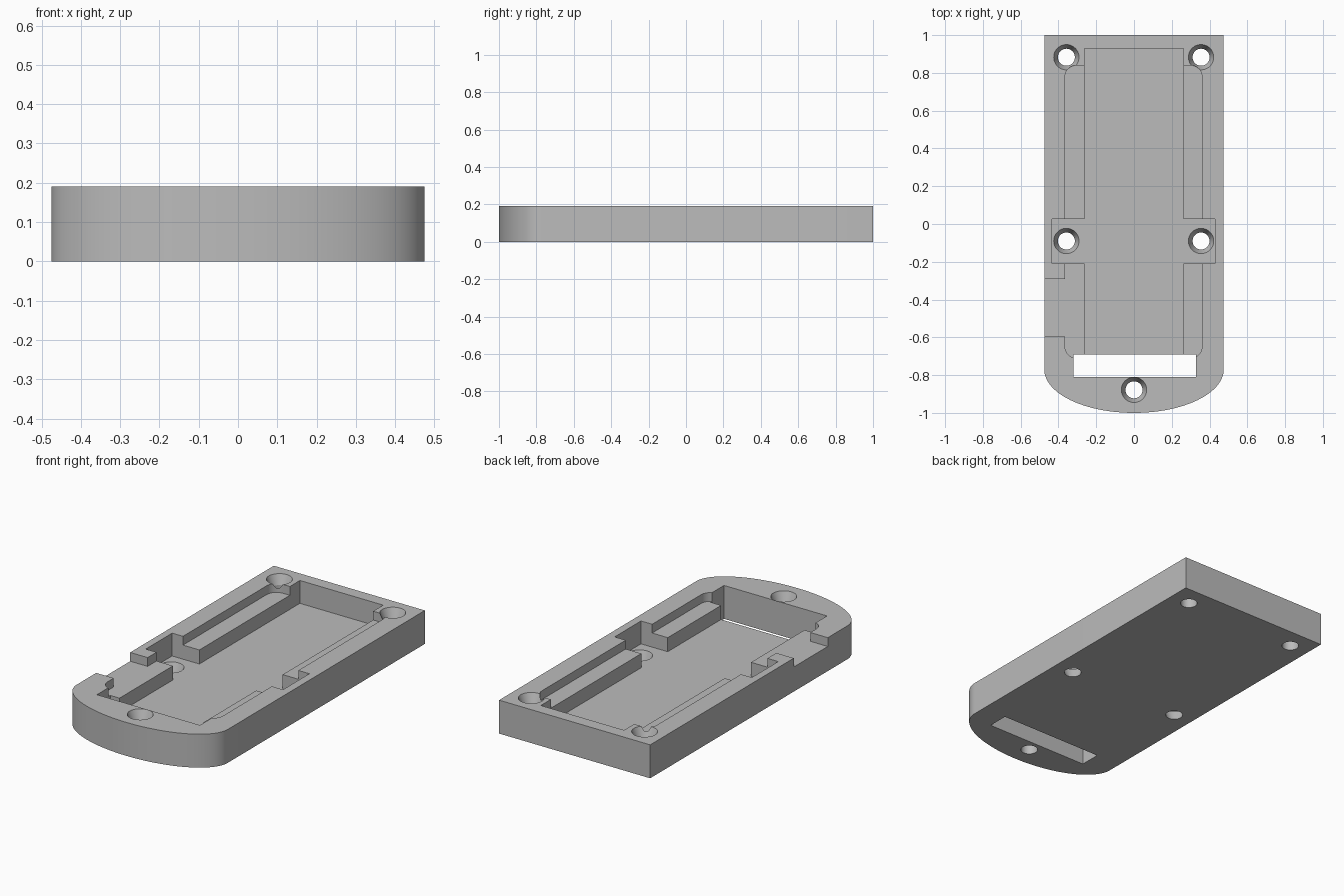
import bpy
import bmesh
import math

if "Cube" in bpy.data.objects:
    bpy.data.objects.remove(bpy.data.objects["Cube"], do_unlink=True)

HEIGHT, SHELF_Z, FLOOR_Z = 0.19, 0.14, 0.06
ABOVE, BELOW = 0.3, -0.1

grey = bpy.data.materials.new("plain_grey")
grey.use_nodes = True
grey.diffuse_color = (0.5, 0.5, 0.5, 1)
grey.node_tree.nodes["Principled BSDF"].inputs["Base Color"].default_value = (0.5, 0.5, 0.5, 1)


def arc(cx, cy, rx, ry, start, end, steps):
    """Points along an elliptical arc, angles in degrees."""
    angles = [math.radians(start + (end - start) * i / steps) for i in range(steps + 1)]
    return [(cx + rx * math.cos(a), cy + ry * math.sin(a)) for a in angles]


def finish(name, bm):
    bmesh.ops.recalc_face_normals(bm, faces=bm.faces)
    mesh = bpy.data.meshes.new(name)
    bm.to_mesh(mesh)
    bm.free()
    mesh.materials.append(grey)
    obj = bpy.data.objects.new(name, mesh)
    bpy.context.collection.objects.link(obj)
    return obj


def prism(name, outline, low, high):
    """Extrude a closed outline between two heights."""
    bm = bmesh.new()
    face = bm.faces.new([bm.verts.new((x, y, low)) for x, y in outline])
    extruded = bmesh.ops.extrude_face_region(bm, geom=[face])["geom"]
    bmesh.ops.translate(bm, vec=(0, 0, high - low),
                        verts=[v for v in extruded if isinstance(v, bmesh.types.BMVert)])
    return finish(name, bm)


def screw_cutter(x, y, top):
    """Through hole with a conical countersink ending at the given height."""
    profile = [(0.045, BELOW), (0.045, top - 0.055), (0.067, top), (0.067, ABOVE)]
    count = 48
    bm = bmesh.new()
    rings = [[bm.verts.new((px, py, z)) for px, py in arc(x, y, r, r, 0, 360, count)[:-1]]
             for r, z in profile]
    for low, high in zip(rings, rings[1:]):
        for i in range(count):
            j = (i + 1) % count
            bm.faces.new((low[i], low[j], high[j], high[i]))
    bm.faces.new(rings[0])
    bm.faces.new(rings[-1])
    return finish("screw_cutter", bm)


def carve(body, cutter):
    mod = body.modifiers.new("carve", 'BOOLEAN')
    mod.operation = 'DIFFERENCE'
    mod.solver = 'EXACT'
    mod.object = cutter
    bpy.context.view_layer.objects.active = body
    bpy.ops.object.modifier_apply(modifier=mod.name)
    bpy.data.objects.remove(cutter, do_unlink=True)


# Slab with a square back and an elliptical front
body = prism("tray_body",
             [(0.475, 1), (-0.475, 1)] + arc(0, -0.77, 0.475, 0.23, 180, 360, 64),
             0, HEIGHT)

# Shallow shelf with rounded corners and a side notch
r = 0.06
left, right, back, front = -0.365, 0.36, 0.84, -0.71
shelf = (arc(right - r, back - r, r, r, 0, 90, 8)
         + arc(left + r, back - r, r, r, 90, 180, 8)
         + [(left, -0.29), (-0.6, -0.29), (-0.6, -0.595), (left, -0.595)]
         + arc(left + r, front + r, r, r, 180, 270, 8)
         + arc(right - r, front + r, r, r, 270, 360, 8))
carve(body, prism("shelf_cutter", shelf, SHELF_Z, ABOVE))

# Deep channel with a pocket on each side
channel = [(0.262, 0.93), (-0.262, 0.93), (-0.262, 0.027), (-0.433, 0.027),
           (-0.433, -0.21), (-0.262, -0.21), (-0.262, -0.72), (0.262, -0.72),
           (0.262, -0.21), (0.43, -0.21), (0.43, 0.027), (0.262, 0.027)]
carve(body, prism("channel_cutter", channel, FLOOR_Z, ABOVE))

# Slot through the floor at the front
slot = [(-0.32, -0.81), (0.328, -0.81), (0.328, -0.69), (-0.32, -0.69)]
carve(body, prism("slot_cutter", slot, BELOW, ABOVE))

# Countersunk screw holes, those in the pockets start at the floor
for x, y, top in [(-0.358, 0.883, HEIGHT), (0.355, 0.883, HEIGHT), (0, -0.878, HEIGHT),
                  (-0.358, -0.09, FLOOR_Z), (0.355, -0.09, FLOOR_Z)]:
    carve(body, screw_cutter(x, y, top))

# Smooth the curves, keep the edges crisp
bpy.ops.object.select_all(action='DESELECT')
body.select_set(True)
bpy.context.view_layer.objects.active = body
bpy.ops.object.shade_smooth_by_angle(angle=math.radians(20))
